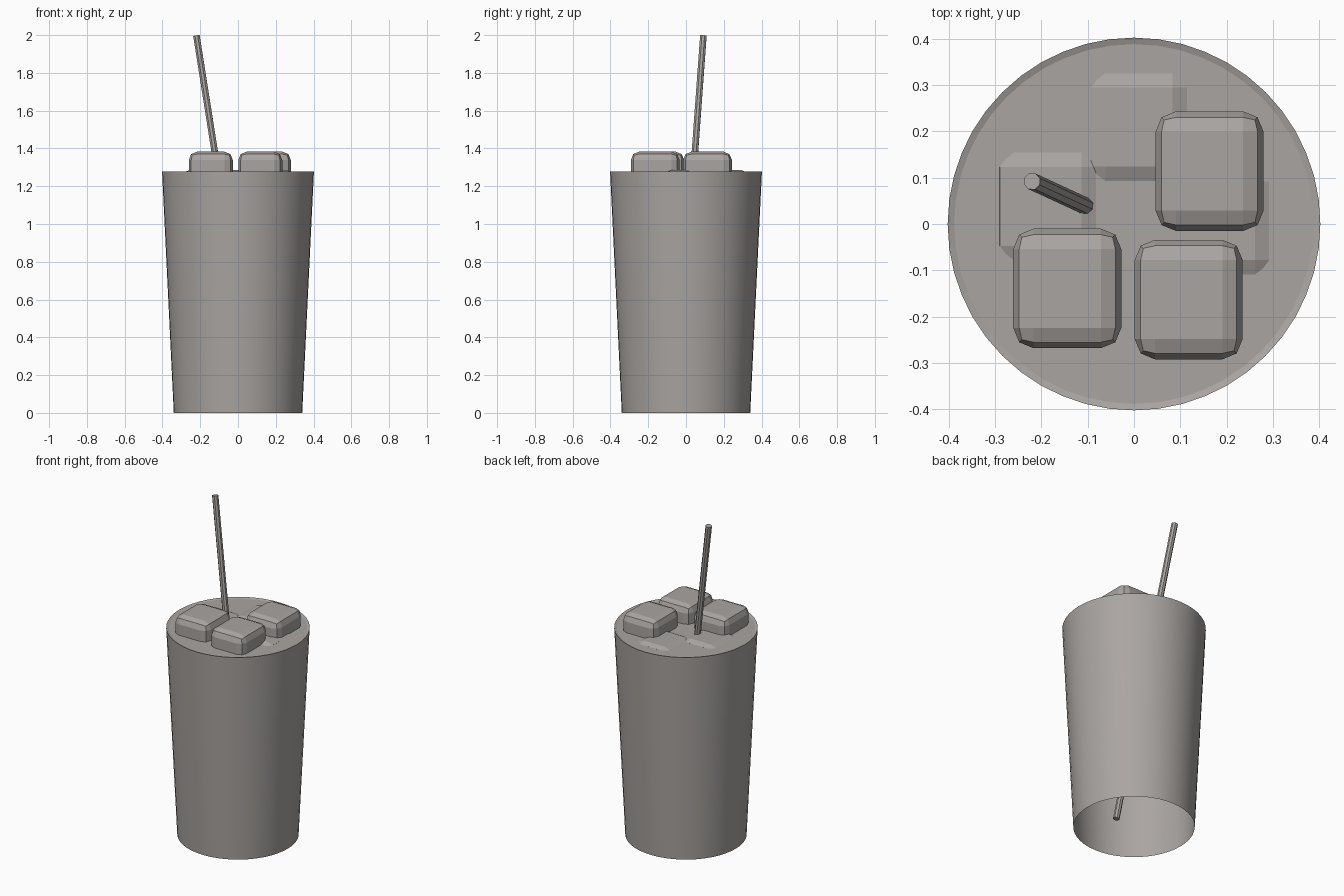
import bpy
import bmesh
from mathutils import Vector

default = bpy.data.objects.get("Cube")
if default:
    bpy.data.objects.remove(default, do_unlink=True)

GREY = (0.40, 0.376, 0.361, 1.0)
mat = bpy.data.materials.new("warm_grey")
mat.use_nodes = True
mat.diffuse_color = GREY
mat.node_tree.nodes["Principled BSDF"].inputs["Base Color"].default_value = GREY


def add_object(name, bm):
    mesh = bpy.data.meshes.new(name)
    bm.to_mesh(mesh)
    bm.free()
    mesh.materials.append(mat)
    obj = bpy.data.objects.new(name, mesh)
    bpy.context.collection.objects.link(obj)
    return obj


# Tapered tumbler, open underneath
RIM, LIQUID = 1.277, 1.272
bm = bmesh.new()
bmesh.ops.create_cone(bm, segments=48, radius1=0.34, radius2=0.402, depth=RIM)
bmesh.ops.translate(bm, verts=bm.verts, vec=(0, 0, RIM / 2))
caps = [f for f in bm.faces if abs(f.normal.z) > 0.9]
bmesh.ops.delete(bm, geom=caps, context='FACES_ONLY')
for f in bm.faces:
    f.smooth = True
add_object("cup", bm)

# Drink surface just below the rim, meeting it with a small slope
bm = bmesh.new()
bmesh.ops.create_circle(bm, cap_ends=True, segments=48, radius=0.402)
bmesh.ops.translate(bm, verts=bm.verts, vec=(0, 0, RIM))
bmesh.ops.inset_region(bm, faces=bm.faces[:], thickness=0.014,
                       depth=LIQUID - RIM, use_boundary=True)
add_object("drink_surface", bm)

# Ice cubes: three floating high, three barely breaking the surface
SIZE = Vector((0.233, 0.258, 0.22))
HIGH, LOW = 1.383, 1.285
cubes = [(-0.144, -0.139, HIGH), (0.118, -0.163, HIGH), (0.163, 0.114, HIGH),
         (0.011, 0.209, LOW), (-0.186, 0.038, LOW), (0.188, 0.007, LOW)]
for i, (x, y, top) in enumerate(cubes, 1):
    bm = bmesh.new()
    bmesh.ops.create_cube(bm, size=1)
    bmesh.ops.scale(bm, verts=bm.verts, vec=SIZE)
    bmesh.ops.bevel(bm, geom=bm.edges[:], offset=0.044, segments=2,
                    profile=0.5, affect='EDGES')
    cube = add_object(f"ice_cube_{i}", bm)
    cube.location = (x, y, top - SIZE.z / 2)

# Leaning straw reaching almost to the bottom
start, end = Vector((0.088, -0.05, 0.04)), Vector((-0.22, 0.092, 1.997))
axis = end - start
bm = bmesh.new()
bmesh.ops.create_cone(bm, cap_ends=True, segments=8, radius1=0.0185,
                      radius2=0.0185, depth=axis.length)
straw = add_object("straw", bm)
straw.location = (start + end) / 2
straw.rotation_mode = 'QUATERNION'
straw.rotation_quaternion = axis.to_track_quat('Z', 'Y')
